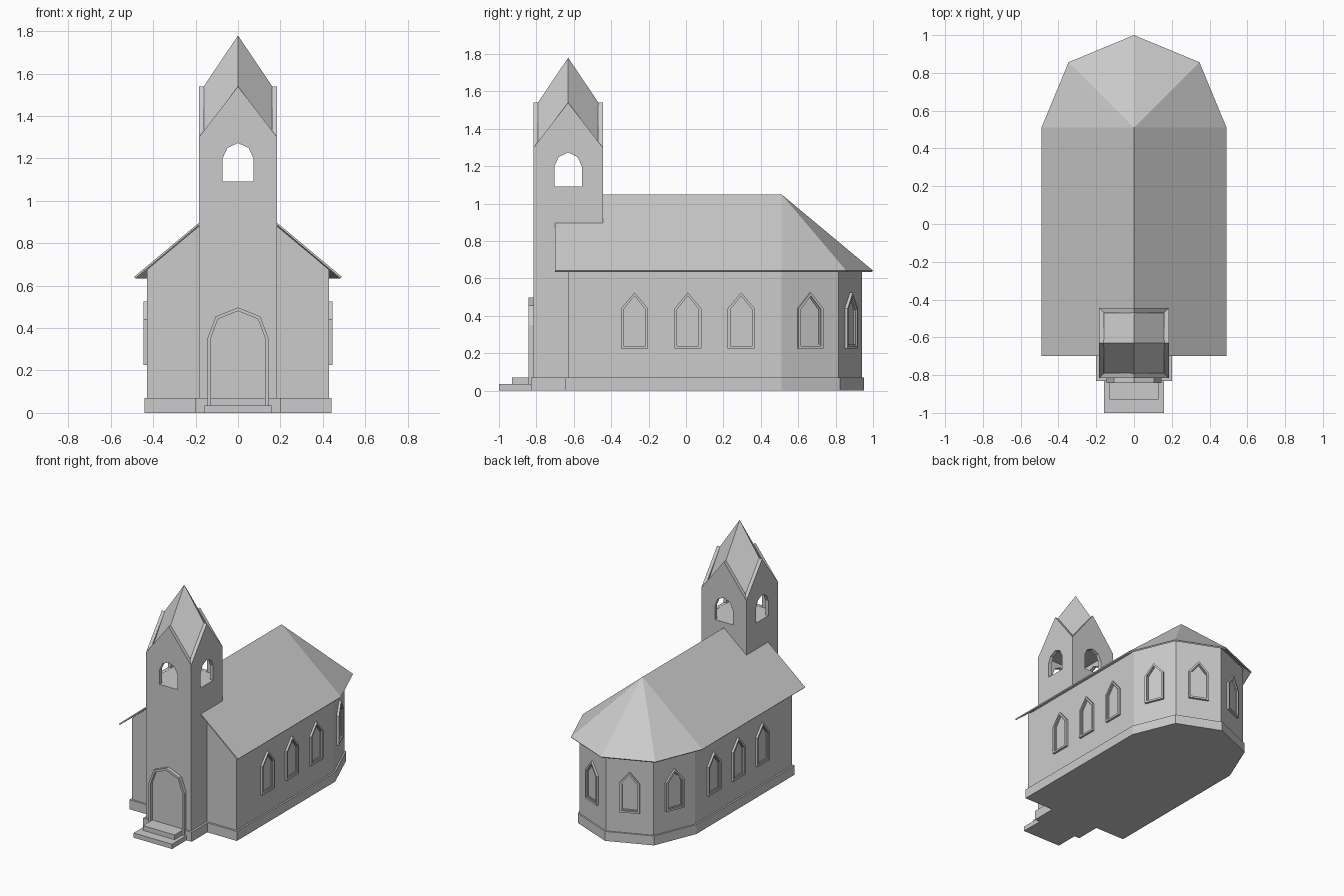
import bpy, bmesh
from math import pi, sin, cos, radians
from mathutils import Matrix, Vector

if "Cube" in bpy.data.objects:
    bpy.data.objects.remove(bpy.data.objects["Cube"])

stone = bpy.data.materials.new("pale grey stone")
stone.use_nodes = True
stone.diffuse_color = (0.6, 0.6, 0.6, 1)
stone.node_tree.nodes["Principled BSDF"].inputs["Base Color"].default_value = (0.6, 0.6, 0.6, 1)


def add_object(name, bm, thickness=0, offset=1):
    mesh = bpy.data.meshes.new(name)
    bm.to_mesh(mesh)
    bm.free()
    mesh.materials.append(stone)
    obj = bpy.data.objects.new(name, mesh)
    bpy.context.collection.objects.link(obj)
    if thickness:
        mod = obj.modifiers.new("thickness", 'SOLIDIFY')
        mod.thickness, mod.offset = thickness, offset
    return obj


def prism(name, loops, depth, matrix=None):
    """Fill an outline (with optional holes) and thicken it along local z."""
    bm = bmesh.new()
    for loop in loops:
        verts = [bm.verts.new((u, v, 0)) for u, v in loop]
        for a, b in zip(verts, verts[1:] + verts[:1]):
            bm.edges.new((a, b))
    bmesh.ops.triangle_fill(bm, use_beauty=True, edges=bm.edges[:], normal=(0, 0, 1))
    bm.normal_update()
    for face in bm.faces:
        if face.normal.z < 0:
            face.normal_flip()
    obj = add_object(name, bm, depth)
    obj.matrix_world = matrix or Matrix()
    return obj


def upright(angle, distance, centre):
    """Stand an outline up, facing outward at an angle around a centre."""
    out = Vector((cos(angle), sin(angle), 0)) * distance
    return (Matrix.Translation(Vector(centre) + out)
            @ Matrix.Rotation(angle + pi / 2, 4, 'Z') @ Matrix.Rotation(pi / 2, 4, 'X'))


def symmetric(half):
    """Mirror a right-hand outline that runs from bottom up to a centre point."""
    return half + [(-u, v) for u, v in reversed(half) if u > 0]


def block(name, half_width, front, back, height):
    prism(name, [[(-half_width, front), (half_width, front),
                  (half_width, back), (-half_width, back)]], height)


APSE_Y, WALL, TOWER_Y = 0.51, 0.43, -0.63


def footprint(radius, front):
    apse = [(radius * cos(i * pi / 4), APSE_Y + radius * sin(i * pi / 4)) for i in range(5)]
    return [(-radius, front), (radius, front)] + apse


# Nave and apse walls, plinth and front gable
prism("nave_walls", [footprint(WALL, TOWER_Y)], 0.67)
prism("nave_plinth", [footprint(0.442, -0.645)], 0.07)
prism("nave_gable", [symmetric([(WALL, 0.6), (WALL, 0.675), (0, 1.035)])], 0.03,
      upright(-pi / 2, 0, (0, TOWER_Y + 0.03, 0)))

# Thin roof with a faceted end over the apse
bm = bmesh.new()
eaves = [bm.verts.new((x, y, 0.642)) for x, y in footprint(0.49, -0.70)]
ridge_front, ridge_back = bm.verts.new((0, -0.70, 1.05)), bm.verts.new((0, APSE_Y, 1.05))
bm.faces.new((eaves[1], eaves[2], ridge_back, ridge_front))
bm.faces.new((eaves[6], eaves[0], ridge_front, ridge_back))
for a, b in zip(eaves[2:6], eaves[3:7]):
    bm.faces.new((a, b, ridge_back))
add_object("roof", bm, 0.01, -1)

# Tower shaft, then four belfry walls with gables and arched openings
HALF, INNER, SILL = 0.185, 0.16, 1.09
block("tower_shaft", HALF, TOWER_Y - HALF, TOWER_Y + HALF, SILL)
block("tower_plinth", 0.2, -0.83, -0.6, 0.07)
gable = symmetric([(HALF, SILL), (HALF, 1.30), (0, 1.54)])
opening = symmetric([(0.073, SILL + 0.001), (0.073, 1.2), (0.05, 1.25), (0, 1.273)])
for i, side in enumerate(("left", "back", "right", "front")):
    prism("belfry_wall_" + side, [gable, opening], HALF - INNER,
          upright(i * pi / 2, INNER, (0, TOWER_Y, 0)))

# Spire of four rhombic faces rising between the gables
bm = bmesh.new()
apex = bm.verts.new((0, TOWER_Y, 1.78))
peaks, corners = [], []
for i in range(4):
    turn = Matrix.Rotation(i * pi / 2, 3, 'Z')
    base = Vector((0, TOWER_Y, 0))
    peaks.append(bm.verts.new(turn @ Vector((INNER + 0.002, 0, 1.54)) + base))
    corners.append(bm.verts.new(turn @ Vector((INNER + 0.002, INNER + 0.002, 1.30)) + base))
for i in range(4):
    bm.faces.new((apex, peaks[i], corners[i], peaks[(i + 1) % 4]))
    bm.faces.new((peaks[i], corners[i - 1], corners[i]))
bm.faces.new(corners[::-1])
bmesh.ops.recalc_face_normals(bm, faces=bm.faces[:])
add_object("spire", bm)

# Pointed windows: a raised outer frame and a lower inner frame


def window_outline(inset):
    return symmetric([(0.072 - inset, 0.225 + inset), (0.072 - inset, 0.44 - inset * 0.4),
                      (0, 0.525 - inset * 1.3)])


def window(name, matrix):
    prism(name + "_frame", [window_outline(0), window_outline(0.014)], 0.016, matrix)
    prism(name + "_inner_frame", [window_outline(0.014), window_outline(0.021)], 0.007, matrix)


for side, angle in (("left", 0), ("right", pi)):
    for n, y in enumerate((-0.275, 0.01, 0.295)):
        window(f"{side}_window_{n + 1}", upright(angle, WALL, (0, y, 0)))
for n in range(4):
    angle = radians(22.5 + 45 * n)
    window(f"apse_window_{n + 1}", upright(angle, WALL * cos(pi / 8), (0, APSE_Y, 0)))

# Arched door surround and front steps
door_outer = symmetric([(0.145, 0.035), (0.145, 0.35), (0.105, 0.455), (0, 0.497)])
door_middle = symmetric([(0.130, 0.035), (0.130, 0.345), (0.095, 0.442), (0, 0.480)])
door_leaf = upright(-pi / 2, HALF, (0, TOWER_Y, 0))
prism("door_frame", [door_outer, door_middle], 0.027, door_leaf)
prism("door", [door_middle], 0.006, door_leaf)
block("lower_step", 0.158, -1.0, -0.8, 0.035)
block("upper_step", 0.13, -0.93, -0.8, 0.07)
